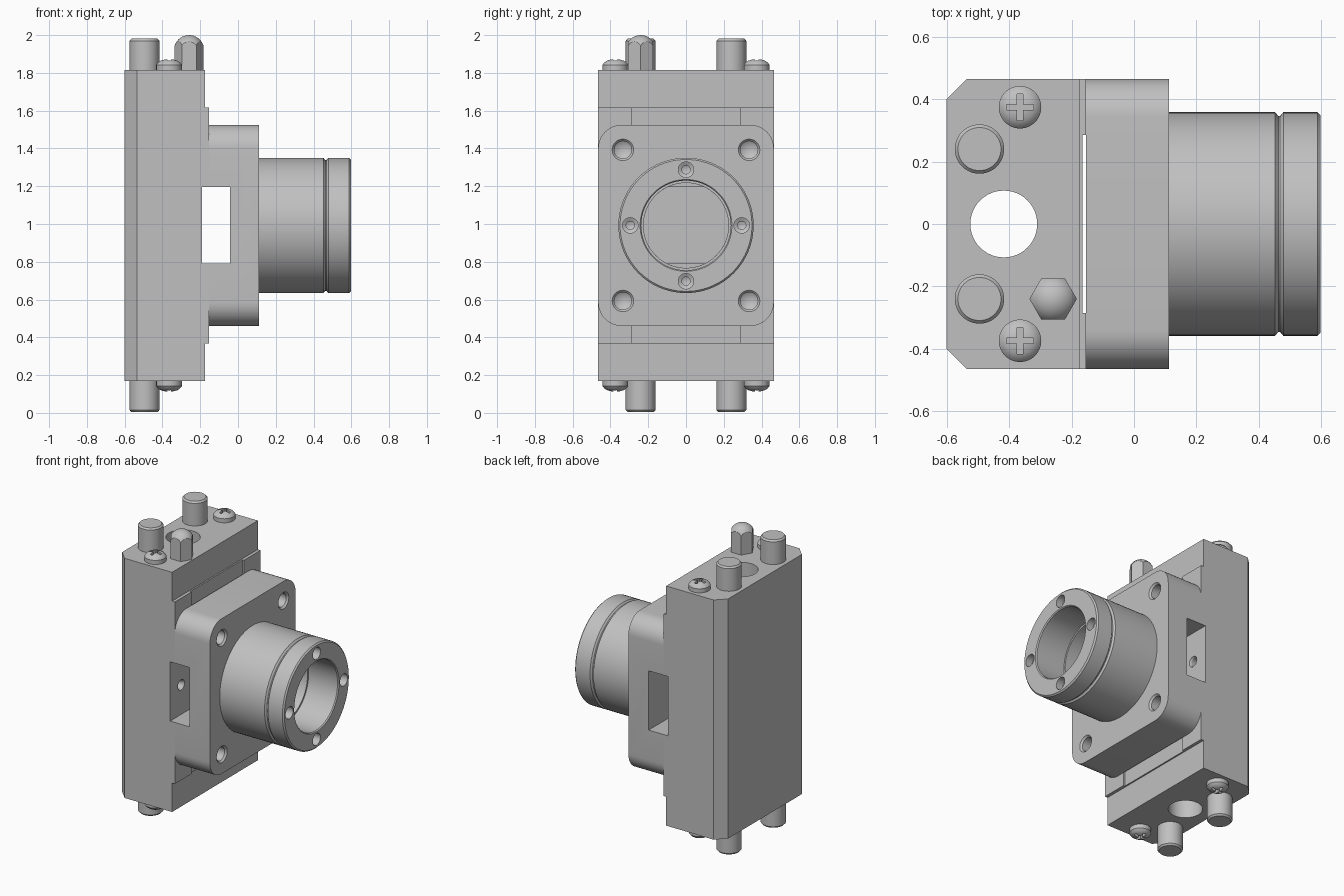
import bpy, bmesh
from math import pi, sin, cos, radians
from mathutils import Matrix, Vector

if "Cube" in bpy.data.objects:
    bpy.data.objects.remove(bpy.data.objects["Cube"])

grey = bpy.data.materials.new("machined_grey")
grey.use_nodes = True
COLOUR = (0.53, 0.53, 0.53, 1)
grey.diffuse_color = COLOUR
grey.node_tree.nodes["Principled BSDF"].inputs["Base Color"].default_value = COLOUR

ALONG_X = Matrix.Rotation(pi / 2, 4, 'Y')
MID = 0.9925          # height of the mirror plane and barrel axis
BOTTOM, TOP = 0.17, 1.815


def finish(name, bm, matrix=Matrix()):
    bmesh.ops.transform(bm, matrix=matrix, verts=bm.verts)
    bmesh.ops.recalc_face_normals(bm, faces=bm.faces)
    mesh = bpy.data.meshes.new(name)
    bm.to_mesh(mesh)
    bm.free()
    mesh.materials.append(grey)
    obj = bpy.data.objects.new(name, mesh)
    bpy.context.collection.objects.link(obj)
    return obj


def box(name, low, high, round_x=0):
    """Box between two corners, optionally rounding edges parallel to x."""
    bm = bmesh.new()
    bmesh.ops.create_cube(bm, size=1)
    low, high = Vector(low), Vector(high)
    for v in bm.verts:
        v.co = (low + high) / 2 + v.co * (high - low)
    if round_x:
        edges = [e for e in bm.edges if abs(e.verts[0].co.x - e.verts[1].co.x) > 1e-4]
        bmesh.ops.bevel(bm, geom=edges, offset=round_x, segments=10,
                        profile=0.5, affect='EDGES')
    return finish(name, bm)


def prism(name, outline, z0, z1):
    """Extrude an xy outline upwards."""
    bm = bmesh.new()
    face = bm.faces.new([bm.verts.new((x, y, z0)) for x, y in outline])
    new = bmesh.ops.extrude_face_region(bm, geom=[face])["geom"]
    bmesh.ops.translate(bm, vec=(0, 0, z1 - z0),
                        verts=[g for g in new if isinstance(g, bmesh.types.BMVert)])
    return finish(name, bm)


def lathe(name, profile, matrix=Matrix(), steps=48, closed=False):
    """Spin (radius, height) points about z, then place the result."""
    bm = bmesh.new()
    verts = [bm.verts.new((r, 0, h)) for r, h in profile]
    edges = [bm.edges.new(pair) for pair in zip(verts, verts[1:])]
    if closed:
        edges.append(bm.edges.new((verts[-1], verts[0])))
    bmesh.ops.spin(bm, geom=verts + edges, cent=(0, 0, 0), axis=(0, 0, 1),
                   angle=2 * pi, steps=steps, use_merge=True)
    bmesh.ops.remove_doubles(bm, verts=bm.verts, dist=1e-5)
    return finish(name, bm, matrix)


def boolean(obj, cutter, operation='DIFFERENCE'):
    cutter.hide_render = True
    mod = obj.modifiers.new("cut", 'BOOLEAN')
    mod.object, mod.operation, mod.solver = cutter, operation, 'EXACT'
    bpy.context.view_layer.update()
    result = obj.evaluated_get(bpy.context.evaluated_depsgraph_get())
    mesh = bpy.data.meshes.new_from_object(result)
    obj.modifiers.clear()
    obj.data = mesh
    bpy.data.objects.remove(cutter)


def at(x, y, z):
    return Matrix.Translation((x, y, z))


def drill(obj, x, y, z, profile):
    """Cut a stepped hole into a face pointing to +x."""
    boolean(obj, lathe("drill", profile, at(x, y, z) @ ALONG_X, 32))


def bolt_hole(rim, r, depth, tip):
    return [(0, 0.02), (rim, 0.02), (rim, 0), (r, -0.012), (r, -depth), (0, -depth - tip)]


# Back housing: two end caps and a stepped middle, chamfered at the rear
HALF = 0.465
rear = [(-0.535, HALF), (-0.6, 0.4), (-0.6, -0.4), (-0.535, -HALF)]
cap_outline = rear + [(-0.175, -HALF), (-0.175, HALF)]
mid_outline = rear + [(-0.154, -HALF), (-0.154, -0.285), (-0.165, -0.285),
                      (-0.165, 0.285), (-0.154, 0.285), (-0.154, HALF)]
housing = [prism("lower_end_cap", cap_outline, BOTTOM, 0.368),
           prism("housing_body", mid_outline, 0.368, 1.617),
           prism("upper_end_cap", cap_outline, 1.617, TOP)]
for part in housing:
    boolean(part, lathe("bore", [(0, 0), (0.107, 0), (0.107, 2), (0, 2)],
                        at(-0.417, 0, 0)))

# Square flange with rounded corners
flange = box("flange", (-0.154, -HALF, 0.46), (0.112, HALF, 1.525), 0.125)


def side_slot():
    return box("slot", (-0.19, -1, 0.79), (-0.042, 1, 1.197))


# Slot running sideways through housing and flange
boolean(housing[1], side_slot())
boolean(flange, side_slot())
boolean(flange, lathe("bore", [(0, -0.1), (0.225, -0.1), (0.225, 0.3), (0, 0.3)],
                      at(0, 0, MID) @ ALONG_X, 64))
for side in (-1, 1):
    drill(housing[1], -0.19, side * 0.345, MID, bolt_hole(0.036, 0.03, 0.08, 0.02))
    for up in (-1, 1):
        drill(flange, 0.112, side * 0.334, MID + up * 0.4,
              bolt_hole(0.057, 0.046, 0.16, 0.03))

# Hollow barrel with a groove near its mouth
barrel = lathe("barrel", [
    (0.225, 0.112), (0.358, 0.112), (0.358, 0.452), (0.346, 0.462), (0.346, 0.468),
    (0.358, 0.478), (0.358, 0.588), (0.349, 0.597), (0.243, 0.597), (0.237, 0.59),
    (0.237, 0.37), (0.225, 0.37)], at(0, 0, MID) @ ALONG_X, 96, True)
for i in range(4):
    a = i * pi / 2
    drill(barrel, 0.597, 0.295 * cos(a), MID + 0.295 * sin(a),
          [(0, 0.02), (0.041, 0.02), (0.041, -0.05), (0.022, -0.06),
           (0.022, -0.12), (0, -0.13)])

# Guide pins and cross-head screws, repeated at both ends
pin_profile = [(0, -0.02), (0.079, -0.02), (0.079, 0.155), (0.069, 0.166), (0, 0.166)]
head_profile = [(0, -0.01), (0.068, -0.01), (0.068, 0.028), (0.058, 0.041),
                (0.044, 0.05), (0.024, 0.056), (0, 0.058)]
for end in ("upper", "lower"):
    for side, y in (("right", -1), ("left", 1)):
        place = at(0, 0, TOP)
        if end == "lower":
            place = at(0, 0, BOTTOM) @ Matrix.Rotation(pi, 4, 'X')
        pin = lathe(f"{end}_{side}_pin", pin_profile, place @ at(-0.495, y * 0.24, 0))
        screw = lathe(f"{end}_{side}_screw", head_profile)
        for w, l in ((0.009, 0.043), (0.043, 0.009)):
            boolean(screw, box("recess", (-w, -l, 0.03), (w, l, 0.1)))
        screw.data.transform(place @ at(-0.365, y * 0.374, 0))
        if end == "lower":
            pin.data.transform(at(0, 0, 0.004 - min(v.co.z for v in pin.data.vertices)))

# Hexagonal post with a domed top
R = 0.076
post = prism("hex_post", [(-0.259 + R * cos(i * pi / 3), -0.24 + R * sin(i * pi / 3))
                          for i in range(6)], TOP - 0.01, 2.02)
dome = [(0, 1.7), (0.08, 1.7)]
dome += [(0.08 * cos(a * pi / 20), 1.92 + 0.08 * sin(a * pi / 20)) for a in range(10)]
boolean(post, lathe("dome", dome + [(0, 2.0)], at(-0.259, -0.24, 0)), 'INTERSECT')

# Smooth curved surfaces, keep machined edges crisp
for obj in bpy.context.collection.objects:
    if obj.type == 'MESH' and grey.name in obj.data.materials:
        obj.data.shade_smooth()
        obj.data.set_sharp_from_angle(angle=radians(25))
